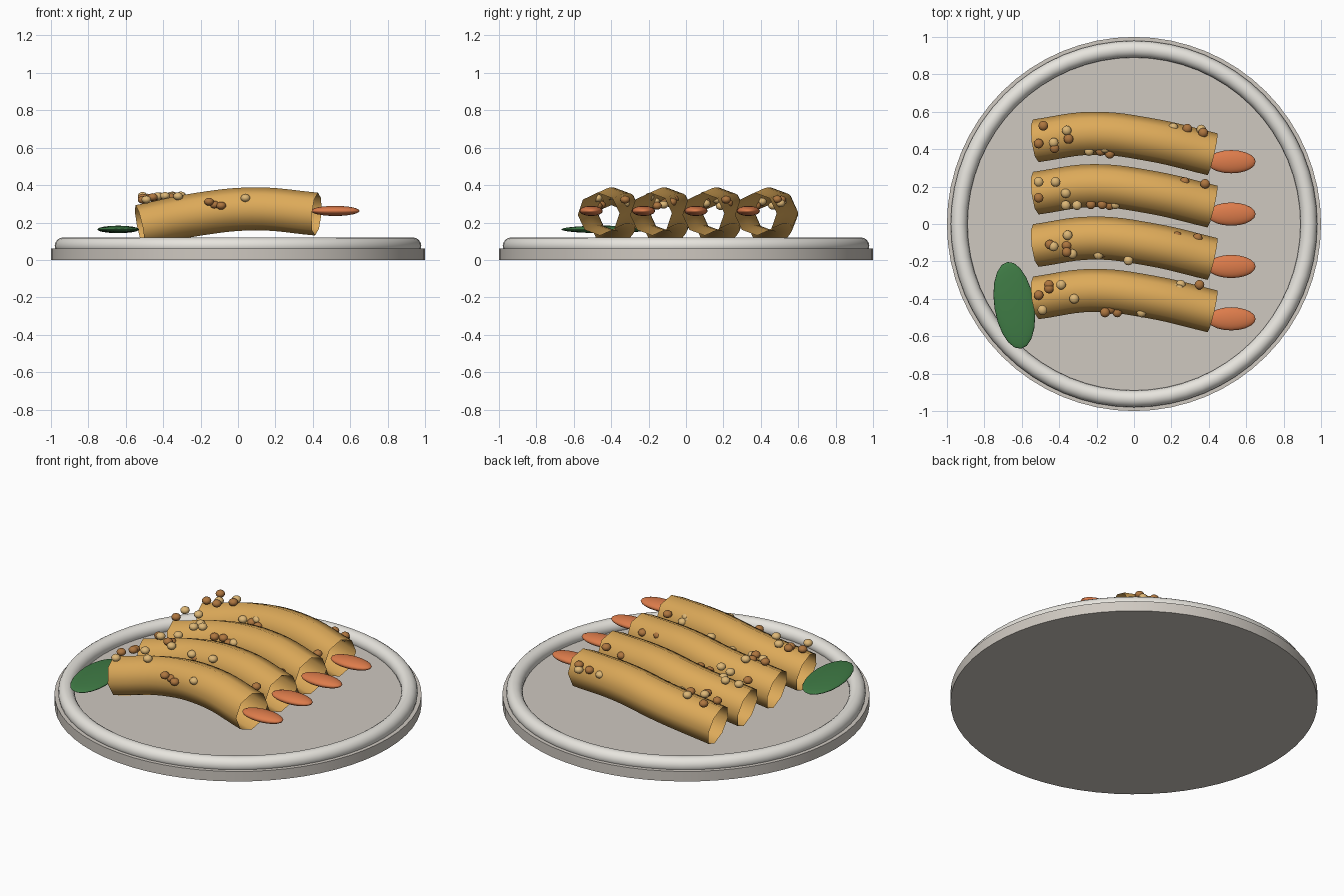
import bpy, math

if "Cube" in bpy.data.objects:
    bpy.data.objects.remove(bpy.data.objects["Cube"])

def mat(name, rgb):
    m = bpy.data.materials.new(name)
    m.diffuse_color = (*rgb, 1)
    m.use_nodes = True
    m.node_tree.nodes["Principled BSDF"].inputs["Base Color"].default_value = m.diffuse_color
    return m

GOLD = mat("fried_gold", (0.72, 0.40, 0.10))
ORANGE = mat("tail_orange", (0.72, 0.20, 0.07))
GREEN = mat("leaf_green", (0.05, 0.20, 0.06))
BROWN = mat("crumb_brown", (0.42, 0.18, 0.05))
TAN = mat("crumb_tan", (0.72, 0.47, 0.18))
CERAMIC = mat("ceramic", (0.62, 0.58, 0.53))
RIM = mat("rim_white", (0.80, 0.78, 0.73))

def finish(name, material, angle=40):
    ob = bpy.context.object
    ob.name = name
    ob.data.materials.clear()
    ob.data.materials.append(material)
    bpy.ops.object.shade_smooth_by_angle(angle=math.radians(angle))
    return ob

def ellipsoid(name, loc, size, material, rot=0, seg=20, rings=12):
    bpy.ops.mesh.primitive_uv_sphere_add(segments=seg, ring_count=rings, radius=1,
                                         location=loc, rotation=(0, 0, rot))
    bpy.context.object.scale = size
    return finish(name, material, 60)

# Plate: flat disc with a round raised rim
bpy.ops.mesh.primitive_cylinder_add(vertices=64, radius=1, depth=0.06, location=(0, 0, 0.03))
finish("plate", CERAMIC)
bpy.ops.mesh.primitive_torus_add(major_segments=64, minor_segments=16, major_radius=0.935,
                                 minor_radius=0.045, location=(0, 0, 0.075))
finish("plate_rim", RIM)

# Centre line of one roll, relative to its row
PATH = [(-0.525, 0.025, 0.18), (-0.22, 0.065, 0.243), (0.09, 0.03, 0.273), (0.42, -0.047, 0.245)]

def roll(name, y):
    cu = bpy.data.curves.new(name, 'CURVE')
    cu.dimensions = '3D'
    cu.bevel_depth = 0.115
    cu.bevel_resolution = 2
    cu.resolution_u = 6
    sp = cu.splines.new('BEZIER')
    sp.bezier_points.add(len(PATH) - 1)
    for bp, (px, py, pz) in zip(sp.bezier_points, PATH):
        bp.co = (px, py + y, pz)
        bp.handle_left_type = bp.handle_right_type = 'AUTO'
    ob = bpy.data.objects.new(name, cu)
    bpy.context.collection.objects.link(ob)
    bpy.ops.object.select_all(action='DESELECT')
    ob.select_set(True)
    bpy.context.view_layer.objects.active = ob
    bpy.ops.object.convert(target='MESH')
    finish(name, GOLD, 60)

# Crumb positions (x, y) seen from above; each row has left, middle and right clusters
CRUMBS = {
    0.42: [(-.485, .525), (-.36, .50), (-.51, .43), (-.43, .435), (-.425, .405), (-.23, .465),
           (-.35, .455), (-.24, .39), (-.18, .39), (-.155, .405), (-.13, .375), (.21, .515),
           (.285, .51), (.36, .505), (.37, .488)],
    0.14: [(-.51, .14), (-.51, .225), (-.285, .205), (-.42, .225), (-.23, .105), (-.365, .165),
           (-.17, .105), (-.365, .10), (-.13, .10), (-.305, .10), (.27, .225), (-.10, .105),
           (.38, .215), (-.25, .185)],
    -0.14: [(-.45, -.11), (-.355, -.06), (-.36, -.115), (-.43, -.12), (-.36, -.15), (-.33, -.16),
            (.23, -.065), (-.245, -.12), (.34, -.075), (-.19, -.165), (-.17, -.155), (-.03, -.195)],
    -0.42: [(-.455, -.325), (-.39, -.325), (-.51, -.38), (-.32, -.40), (-.455, -.345), (-.49, -.46),
            (-.155, -.473), (.04, -.473), (-.125, -.455), (.24, -.35), (-.09, -.473), (.22, -.345),
            (.35, -.325), (.25, -.325)],
}

for row, (y, spots) in enumerate(CRUMBS.items(), 1):
    roll(f"fried_roll_{row}", y)
    ellipsoid(f"shrimp_tail_{row}", (0.52, y - 0.087, 0.262), (0.13, 0.062, 0.027), ORANGE)
    for i, (cx, cy) in enumerate(spots):
        # left cluster sits highest, the others hug the sides
        z = 0.333 if cx < -0.28 else 0.30 if cx < -0.05 else 0.335 if cx < 0.1 else 0.315
        z += 0.012 * math.sin(i * 2.3)
        ellipsoid(f"crumb_{row}_{i}", (cx, cy, z), (0.026, 0.026, 0.021),
                  TAN if i % 2 else BROWN, seg=12, rings=8)

# Leaf garnish
ellipsoid("leaf_garnish", (-0.64, -0.435, 0.163), (0.107, 0.235, 0.02), GREEN, math.radians(9))
